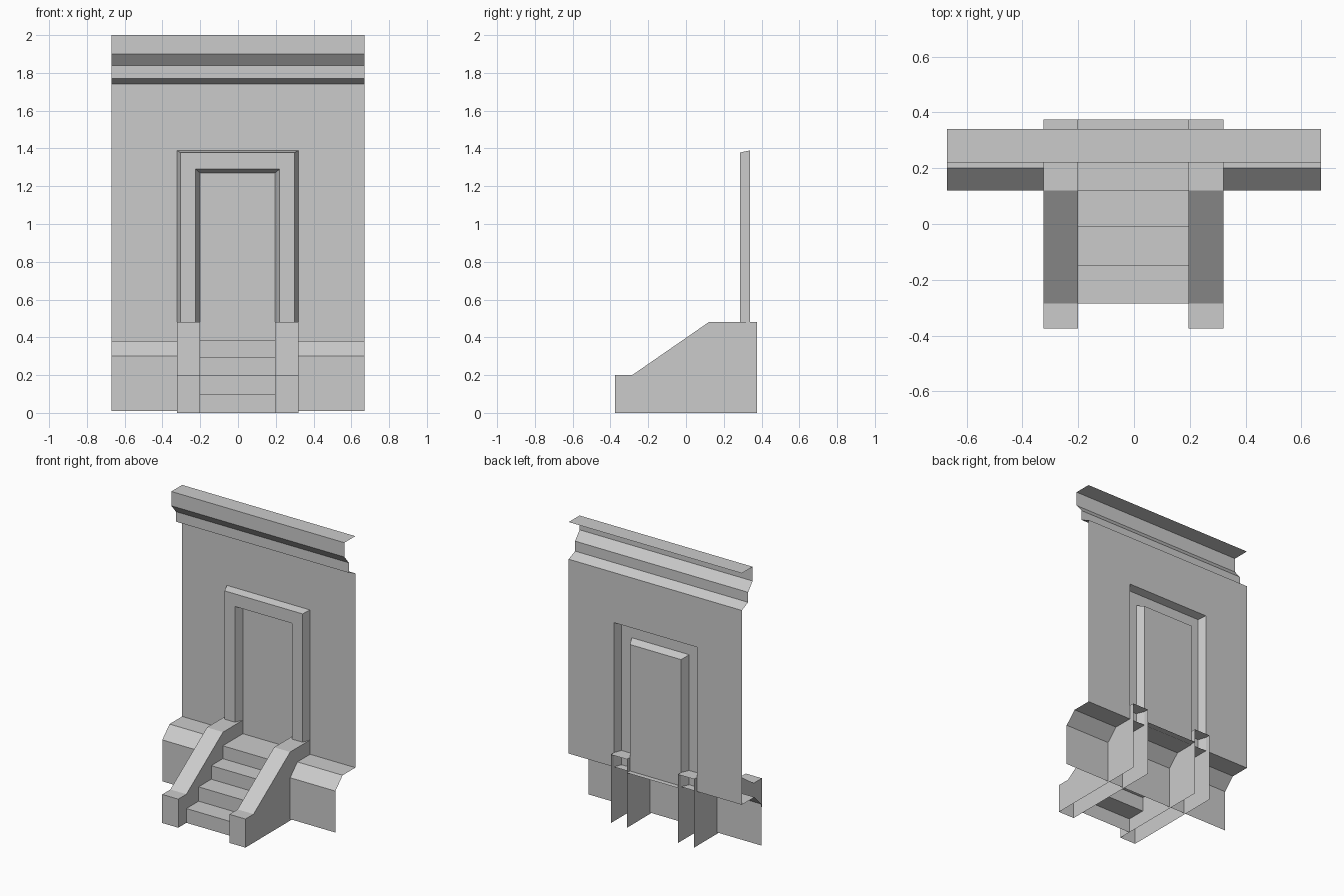
import bpy
import bmesh

cube = bpy.data.objects.get("Cube")
if cube:
    bpy.data.objects.remove(cube)

stone = bpy.data.materials.new("light_grey_stone")
stone.use_nodes = True
stone.diffuse_color = (0.6, 0.6, 0.6, 1)
stone.node_tree.nodes["Principled BSDF"].inputs["Base Color"].default_value = (0.6, 0.6, 0.6, 1)

MID = -0.002      # centre line of the doorway and stairs
WALL_Y = 0.34
HALF = 0.67       # half width of the wall
FLOOR = 0.385     # landing height
LEDGE = 0.38      # top of the plinth


def finish(name, bm):
    mesh = bpy.data.meshes.new(name)
    bm.to_mesh(mesh)
    bm.free()
    mesh.materials.append(stone)
    obj = bpy.data.objects.new(name, mesh)
    bpy.context.collection.objects.link(obj)
    return obj


def sweep(name, profile, x0, x1, sides=None):
    """Sheet made by sweeping a (y, z) profile along x, with optional side faces."""
    bm = bmesh.new()
    rows = [[bm.verts.new((x, y, z)) for y, z in profile] for x in (x0, x1)]
    a, b = rows
    for i in range(len(profile) - 1):
        bm.faces.new((a[i], b[i], b[i + 1], a[i + 1]))
    if sides:
        bm.faces.new(a[::-1])
        bm.faces.new(b)
    return finish(name, bm)


def arch(half, top, y):
    """Corner points of a doorway outline, left foot to right foot."""
    return [(MID - half, y, LEDGE), (MID - half, y, top),
            (MID + half, y, top), (MID + half, y, LEDGE)]


# Plinth and cornice across the full width
sweep("plinth", [(0.12, 0.01), (0.12, 0.30), (0.20, LEDGE), (WALL_Y, LEDGE)], -HALF, HALF)
sweep("cornice", [(WALL_Y, 1.74), (0.27, 1.77), (0.27, 1.84), (0.22, 1.90),
                  (0.22, 2.0), (WALL_Y, 2.0)], -HALF, HALF)

# Wall sheet with the doorway left open
bm = bmesh.new()
outline = [(-HALF, WALL_Y, LEDGE)] + arch(0.322, 1.39, WALL_Y) + [
    (HALF, WALL_Y, LEDGE), (HALF, WALL_Y, 1.74), (-HALF, WALL_Y, 1.74)]
bm.faces.new([bm.verts.new(p) for p in outline])
finish("wall", bm)

# Raised door surround with splayed edges
bm = bmesh.new()
rings = [arch(0.322, 1.39, WALL_Y), arch(0.302, 1.378, 0.285),
         arch(0.222, 1.29, 0.285), arch(0.198, 1.27, WALL_Y)]
rings = [[bm.verts.new(p) for p in ring] for ring in rings]
for outer, inner in zip(rings, rings[1:]):
    for i in range(3):
        bm.faces.new((outer[i], inner[i], inner[i + 1], outer[i + 1]))
finish("door_surround", bm)

# Door panel
sweep("door", [(WALL_Y, FLOOR), (WALL_Y, 1.27)], MID - 0.198, MID + 0.198)

# Steps and landing
steps = []
height = 0.0
for front, back, top in ((-0.285, -0.15, 0.10), (-0.15, -0.01, 0.20),
                         (-0.01, 0.118, 0.295), (0.118, 0.375, FLOOR)):
    steps += [(front, height), (front, top)]
    height = top
steps.append((0.375, FLOOR))
sweep("steps", steps, MID - 0.198, MID + 0.198)

# Sloping side walls of the stairs, open underneath and behind
cheek = [(-0.375, 0), (-0.375, 0.20), (-0.285, 0.20), (0.12, 0.48), (0.375, 0.48)]
for side, name in ((1, "left_stair_wall"), (-1, "right_stair_wall")):
    x0, x1 = sorted((MID + side * 0.198, MID + side * 0.322))
    obj = sweep(name, cheek, x0, x1)
    bm = bmesh.new()
    bm.from_mesh(obj.data)
    for x, order in ((x0, -1), (x1, 1)):
        points = [(x, y, z) for y, z in [(0.375, 0)] + cheek]
        bm.faces.new([bm.verts.new(p) for p in points[::-order]])
    bmesh.ops.remove_doubles(bm, verts=bm.verts, dist=0.0001)
    for face in bm.faces:
        if abs(face.normal.x) > 0.9:
            outward = 1 if face.calc_center_median().x > (x0 + x1) / 2 else -1
            if face.normal.x * outward < 0:
                face.normal_flip()
    bm.to_mesh(obj.data)
    bm.free()
